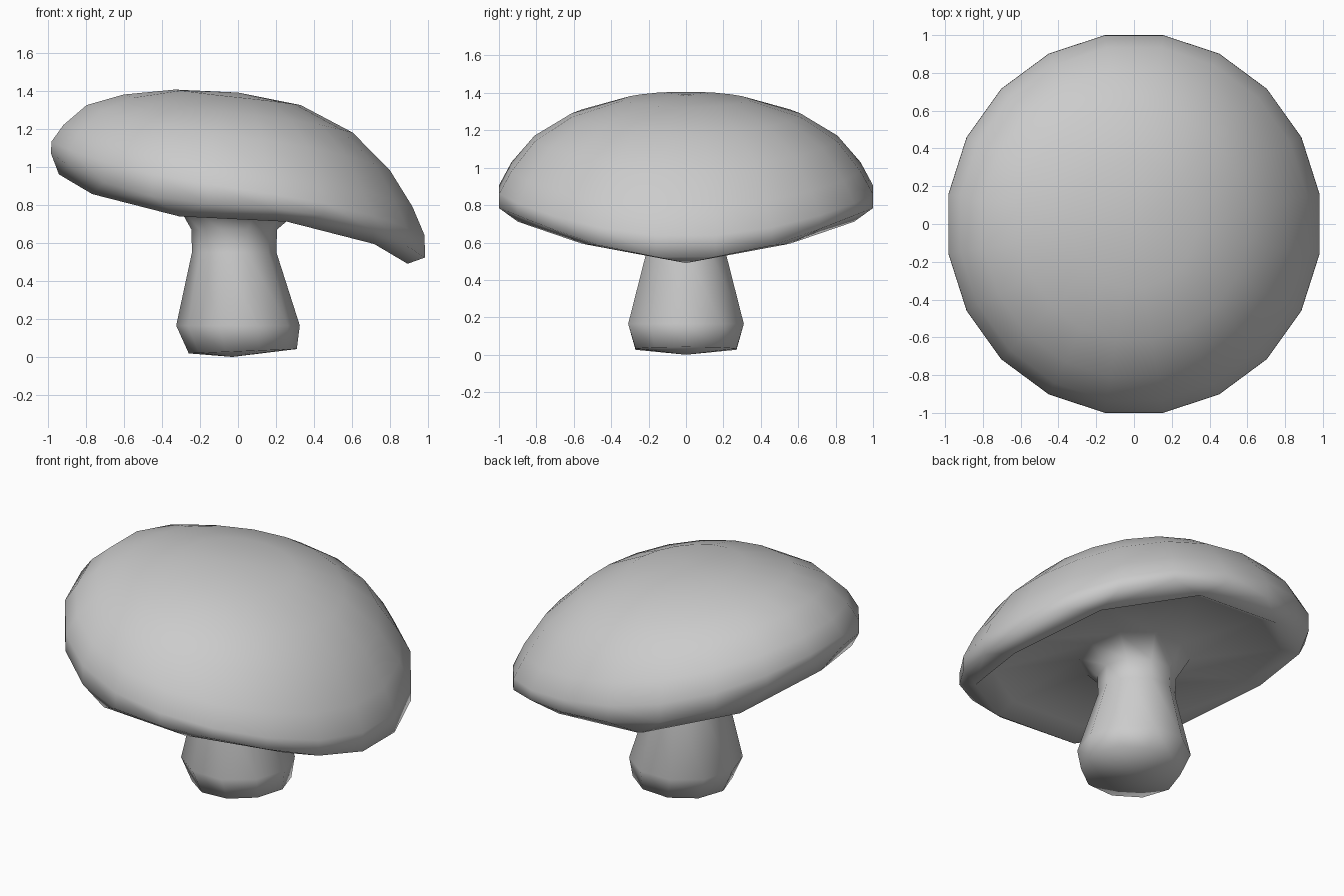
import bpy, bmesh, math

if "Cube" in bpy.data.objects:
    bpy.data.objects.remove(bpy.data.objects["Cube"])

bm = bmesh.new()


def tilt(x, bend):
    """Cap leans down to the right: straight lean mixed with an S-bend."""
    return -((1 - bend) * 0.225 * x + bend * (0.027 * x + 0.273 * x ** 3))


def ring(n, r, z, bend=None, cx=0.0, slope=0.0, sx=1.0):
    """n-sided loop; 20-sided loops are turned by half a step."""
    start = math.pi / n if n == 20 else 0.0
    verts = []
    for i in range(n):
        a = start + 2 * math.pi * i / n
        x, y = r * math.cos(a) * sx, r * math.sin(a)
        dz = slope * x if bend is None else tilt(x, bend)
        verts.append(bm.verts.new((x + cx, y, z + dz)))
    return verts


def join(a, b):
    """Skin two loops, stepping from 20 to 10 sides where needed."""
    n = len(b)
    if len(a) == n:
        for i in range(n):
            j = (i + 1) % n
            bm.faces.new((a[i], a[j], b[j], b[i]))
    else:
        for k in range(n):
            bm.faces.new((b[k], a[2 * k - 1], a[2 * k]))
            bm.faces.new((b[k], a[2 * k], a[2 * k + 1], b[(k + 1) % n]))


def close(loop, co):
    c = bm.verts.new(co)
    for i in range(len(loop)):
        bm.faces.new((loop[i - 1], loop[i], c))


loops = []
# domed cap top and rounded rim
for r, z, bend in [(0.34, 1.365, 0.6), (0.62, 1.28, 0.6), (0.82, 1.155, 0.5),
                   (0.945, 1.005, 0.3), (1.011, 0.885, 0.4), (1.012, 0.795, 0.8)]:
    loops.append(ring(20, r, z, bend, sx=0.983))
# ten-sided underside lip and shallow gill hollow
loops.append(ring(10, 0.945, 0.725, 1, cx=-0.025, sx=0.97))
loops.append(ring(10, 0.84, 0.785, 1, cx=-0.02, sx=0.97))
loops.append(ring(10, 0.32, 0.785, 1))
# stem with flared top and bulbous foot
for r, z, cx, slope in [(0.225, 0.67, -0.02, 0), (0.222, 0.55, -0.02, 0),
                        (0.325, 0.165, 0, 0), (0.284, 0.03, 0.025, 0.04)]:
    loops.append(ring(10, r, z, None, cx, slope))

for a, b in zip(loops, loops[1:]):
    join(a, b)
close(loops[0], (0, 0, 1.39))
close(loops[-1], (-0.03, 0, 0.0))

bmesh.ops.recalc_face_normals(bm, faces=bm.faces)
for f in bm.faces:
    f.smooth = True
mesh = bpy.data.meshes.new("mushroom_cap_and_stem")
bm.to_mesh(mesh)
bm.free()
obj = bpy.data.objects.new("mushroom_cap_and_stem", mesh)
bpy.context.collection.objects.link(obj)
